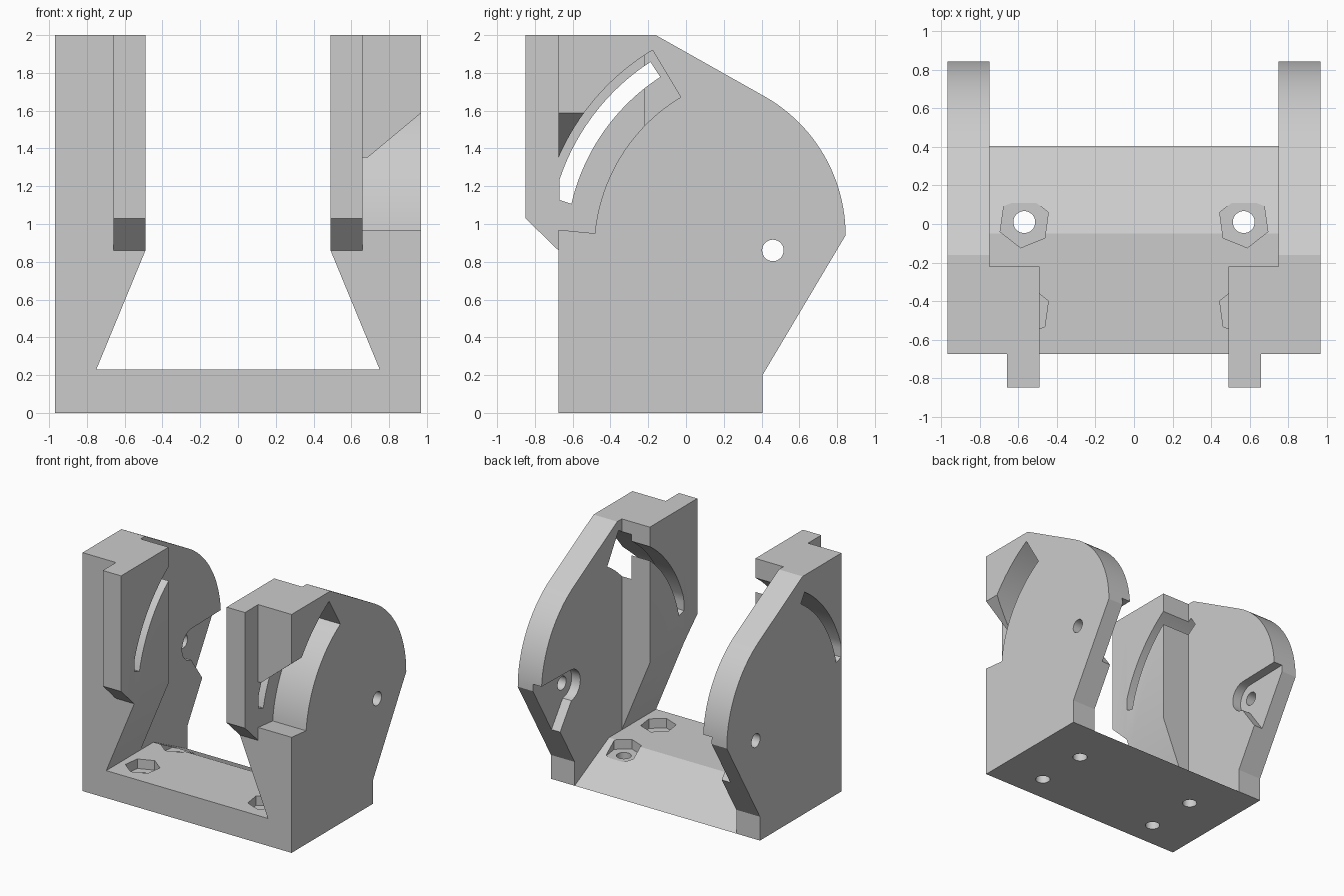
import bpy, bmesh
from math import cos, sin, radians
from mathutils import Vector

cube = bpy.data.objects.get("Cube")
if cube:
    bpy.data.objects.remove(cube, do_unlink=True)

grey = bpy.data.materials.new("light_grey")
grey.use_nodes = True
tone = (0.6, 0.6, 0.6, 1)
grey.diffuse_color = tone
grey.node_tree.nodes["Principled BSDF"].inputs["Base Color"].default_value = tone


def prism(name, profile, axis, start, end):
    """Extrude a 2D profile along an axis; the profile uses the other two axes in order."""
    def place(p):
        v = list(p)
        v.insert("xyz".index(axis), start)
        return v
    bm = bmesh.new()
    face = bm.faces.new([bm.verts.new(place(p)) for p in profile])
    out = bmesh.ops.extrude_face_region(bm, geom=[face])
    shift = Vector((0, 0, 0))
    shift["xyz".index(axis)] = end - start
    bmesh.ops.translate(bm, vec=shift, verts=[e for e in out["geom"] if isinstance(e, bmesh.types.BMVert)])
    bmesh.ops.recalc_face_normals(bm, faces=bm.faces)
    mesh = bpy.data.meshes.new(name)
    bm.to_mesh(mesh)
    bm.free()
    mesh.materials.append(grey)
    ob = bpy.data.objects.new(name, mesh)
    bpy.context.collection.objects.link(ob)
    return ob


def combine(target, tool, operation):
    """Apply a boolean and discard the tool."""
    mod = target.modifiers.new("boolean", "BOOLEAN")
    mod.operation, mod.solver, mod.object = operation, "EXACT", tool
    bpy.context.view_layer.objects.active = target
    bpy.ops.object.modifier_apply(modifier=mod.name)
    bpy.data.objects.remove(tool, do_unlink=True)


def arc(centre, radius, a, b, steps):
    angles = [radians(a + (b - a) * i / steps) for i in range(steps + 1)]
    return [(centre[0] + radius * cos(t), centre[1] + radius * sin(t)) for t in angles]


def circle(centre, radius, sides, turn=0):
    return arc(centre, radius, turn, turn + 360, sides)[:-1]


def band(centre, inner, outer, a, b):
    return arc(centre, outer, a, b, 24) + arc(centre, inner, b, a, 24)


PIVOT = (0.46, 0.86)
FRONT = -0.675

# Base with a sloped rear
body = prism("bracket_body", [(FRONT, 0), (0.405, 0), (-0.05, 0.23), (FRONT, 0.23)], "x", -0.85, 0.85)

wall = [(FRONT, 0), (0.405, 0), (0.405, 0.2)] + arc((0, 0.94), 0.845, 0, 60, 24) + [(-0.16, 2), (FRONT, 2)]
slot = [(max(y, FRONT + 0.004), z) for y, z in band(PIVOT, 1.095, 1.19, 123, 167)]

for side in (1, -1):
    # Side wall, thick front post and guide rail
    cheek = prism("side_wall", wall, "x", side * 0.75, side * 0.97)
    post = [(0.75, 0.23), (0.49, 0.86), (0.49, 2), (0.85, 2), (0.85, 0.23)]
    combine(cheek, prism("front_post", [(side * x, z) for x, z in post], "y", FRONT, -0.22), "UNION")
    rail = [(-0.6, 0.86), (FRONT, 0.86), (-0.85, 1.03), (-0.85, 2), (-0.6, 2)]
    combine(cheek, prism("front_rail", rail, "x", side * 0.49, side * 0.66), "UNION")

    # Curved slot, pivot hole and the pocket around the pivot
    combine(cheek, prism("slot_cut", slot, "x", side * 0.4, side * 1.1), "DIFFERENCE")
    combine(cheek, prism("pivot_cut", circle(PIVOT, 0.057, 32), "x", side * 0.6, side * 1.1), "DIFFERENCE")
    pocket = arc(PIVOT, 0.13, 90, 265, 24) + [(0.6, 0.52), (0.7, 0.4), (0.95, 0.6), (0.95, 1.0)]
    combine(cheek, prism("pocket_cut", pocket, "x", side * 0.7, side * 0.83), "DIFFERENCE")

    # Wide outer recess on the left side only, opening to the front
    if side == 1:
        recess = band(PIVOT, 0.947, 1.237, 121, 174.5)
        combine(cheek, prism("recess_cut", recess, "x", 0.66, 1.1), "DIFFERENCE")
        ramp = [(0.66, 0.985), (0.972, 0.985), (0.972, 1.59), (0.66, 1.33)]
        combine(cheek, prism("ramp_cut", ramp, "y", -0.8, -0.535), "DIFFERENCE")
    combine(body, cheek, "UNION")

# Bolt holes with hexagonal nut seats in the base
for x in (-0.57, 0.57):
    for y in (-0.45, 0.01):
        turn = 22 if x < 0 else 38
        combine(body, prism("nut_cut", circle((x, y), 0.135, 6, turn), "z", 0.15, 0.25), "DIFFERENCE")
        combine(body, prism("bolt_cut", circle((x, y), 0.057, 32), "z", -0.1, 0.2), "DIFFERENCE")

bpy.ops.object.select_all(action="DESELECT")
body.select_set(True)
bpy.context.view_layer.objects.active = body
bpy.ops.object.shade_smooth_by_angle(angle=radians(25))
